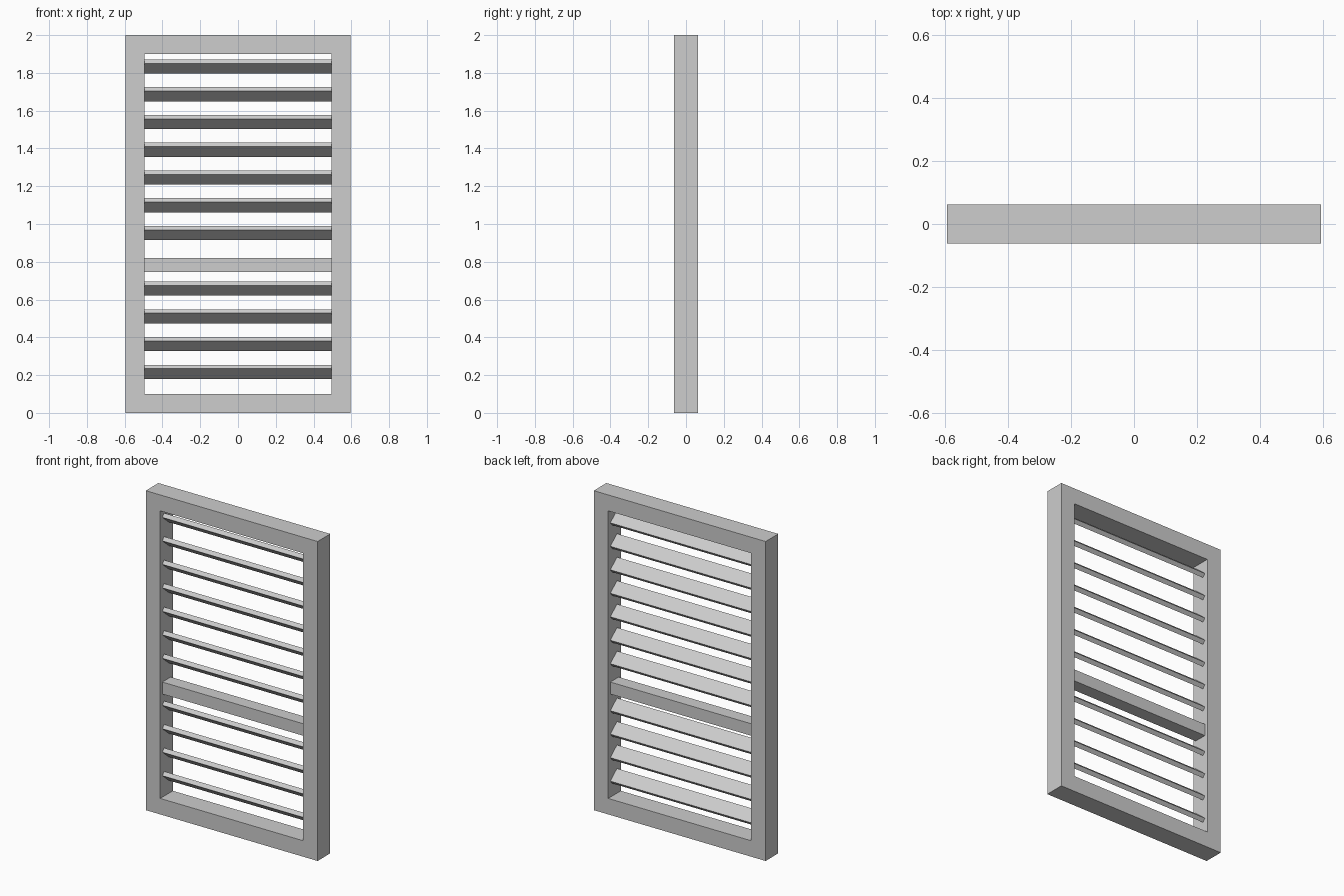
import bpy
import bmesh
from math import radians
from mathutils import Matrix

cube = bpy.data.objects.get("Cube")
if cube:
    bpy.data.objects.remove(cube, do_unlink=True)

paint = bpy.data.materials.new("light_grey")
paint.use_nodes = True
grey = (0.61, 0.61, 0.61, 1)
paint.diffuse_color = grey
paint.node_tree.nodes["Principled BSDF"].inputs["Base Color"].default_value = grey

HALF_W, HEIGHT, HALF_D = 0.595, 2.0, 0.0625
BORDER = 0.1
INNER_W = HALF_W - BORDER


def add_object(name, bm):
    bmesh.ops.recalc_face_normals(bm, faces=bm.faces)
    mesh = bpy.data.meshes.new(name)
    bm.to_mesh(mesh)
    bm.free()
    mesh.materials.append(paint)
    obj = bpy.data.objects.new(name, mesh)
    bpy.context.collection.objects.link(obj)
    return obj


def add_box(name, size, z, tilt=0):
    bm = bmesh.new()
    bmesh.ops.create_cube(bm, size=1, matrix=Matrix.Diagonal((*size, 1)))
    obj = add_object(name, bm)
    obj.location.z = z
    obj.rotation_euler.x = radians(tilt)


# Outer frame: a rectangular ring with depth
bm = bmesh.new()


def rectangle(inset, y):
    x, low, high = HALF_W - inset, inset, HEIGHT - inset
    return [bm.verts.new((px, y, pz))
            for px, pz in ((-x, low), (x, low), (x, high), (-x, high))]


loops = [rectangle(0, -HALF_D), rectangle(BORDER, -HALF_D),
         rectangle(BORDER, HALF_D), rectangle(0, HALF_D)]
for k in range(4):
    a, b = loops[k], loops[(k + 1) % 4]
    for i in range(4):
        j = (i + 1) % 4
        bm.faces.new((a[i], a[j], b[j], b[i]))
add_object("frame", bm)

# Middle rail
RAIL_SLOT = 4
add_box("middle_rail", (2 * INNER_W, 0.083, 0.075), 0.783)

# Tilted slats, high edge at the front, evenly spaced around the rail
for slot in range(12):
    if slot != RAIL_SLOT:
        add_box(f"slat_{slot + 1}", (2 * INNER_W, 0.085, 0.027),
                0.217 + slot * 0.147, tilt=-40)
